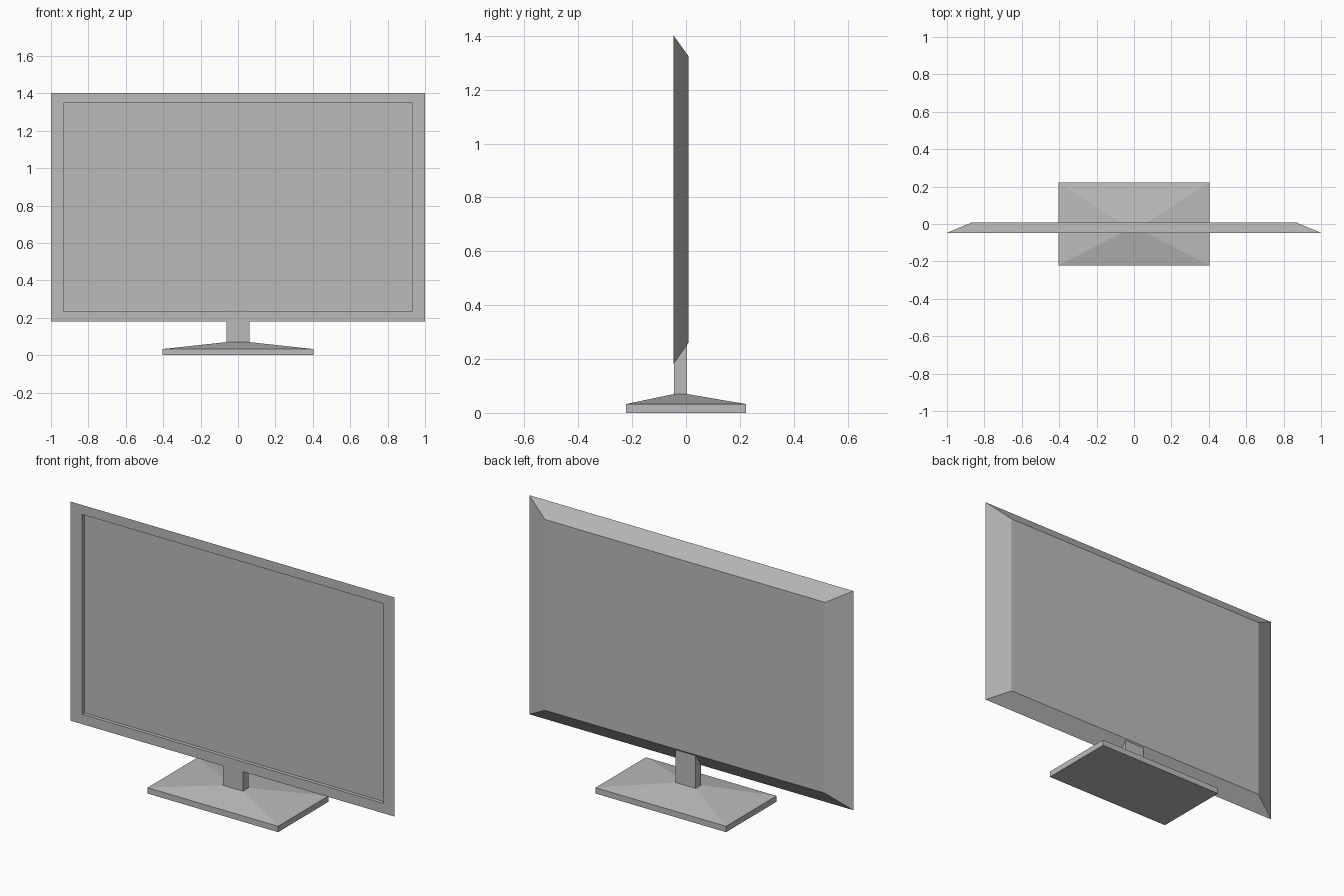
import bpy
import bmesh

cube = bpy.data.objects.get("Cube")
if cube:
    bpy.data.objects.remove(cube, do_unlink=True)

# Single plain grey plastic
GREY = (0.5, 0.5, 0.5, 1.0)
grey = bpy.data.materials.new("plain_grey")
grey.use_nodes = True
grey.diffuse_color = GREY
grey.node_tree.nodes["Principled BSDF"].inputs["Base Color"].default_value = GREY


def rect_xz(half_x, z0, z1, y):
    """Upright rectangle, counter-clockwise seen from the front."""
    return [(-half_x, y, z0), (half_x, y, z0), (half_x, y, z1), (-half_x, y, z1)]


def rect_xy(half_x, y0, y1, z):
    """Level rectangle, counter-clockwise seen from above."""
    return [(-half_x, y0, z), (half_x, y0, z), (half_x, y1, z), (-half_x, y1, z)]


def loft(name, rings):
    """Join successive rectangles with flat sides and cap both ends."""
    bm = bmesh.new()
    loops = [[bm.verts.new(p) for p in ring] for ring in rings]
    for a, b in zip(loops, loops[1:]):
        for i in range(4):
            j = (i + 1) % 4
            bm.faces.new((a[i], a[j], b[j], b[i]))
    bm.faces.new(loops[0])
    bm.faces.new(loops[-1])
    bmesh.ops.recalc_face_normals(bm, faces=bm.faces)
    mesh = bpy.data.meshes.new(name)
    bm.to_mesh(mesh)
    bm.free()
    mesh.materials.append(grey)
    obj = bpy.data.objects.new(name, mesh)
    bpy.context.collection.objects.link(obj)
    return obj


# Panel: recessed screen, flat bezel, sides sloping in to a smaller back
FRONT, BACK, SCREEN = -0.047, 0.009, -0.027
loft("display_panel", [
    rect_xz(0.93, 0.235, 1.35, SCREEN),
    rect_xz(0.93, 0.235, 1.35, FRONT),
    rect_xz(1.0, 0.18, 1.403, FRONT),
    rect_xz(0.865, 0.26, 1.325, BACK),
])

# Neck: square post running up into the sloped underside of the panel
loft("stand_neck", [
    rect_xy(0.062, -0.045, 0.004, 0.065),
    rect_xy(0.062, -0.045, 0.004, 0.19),
    rect_xy(0.062, -0.02, 0.004, 0.255),
])

# Foot: thin slab with a shallow pyramid rising to the neck
loft("stand_foot", [
    rect_xy(0.403, -0.222, 0.222, 0.0),
    rect_xy(0.403, -0.222, 0.222, 0.033),
    rect_xy(0.062, -0.045, 0.004, 0.07),
])
